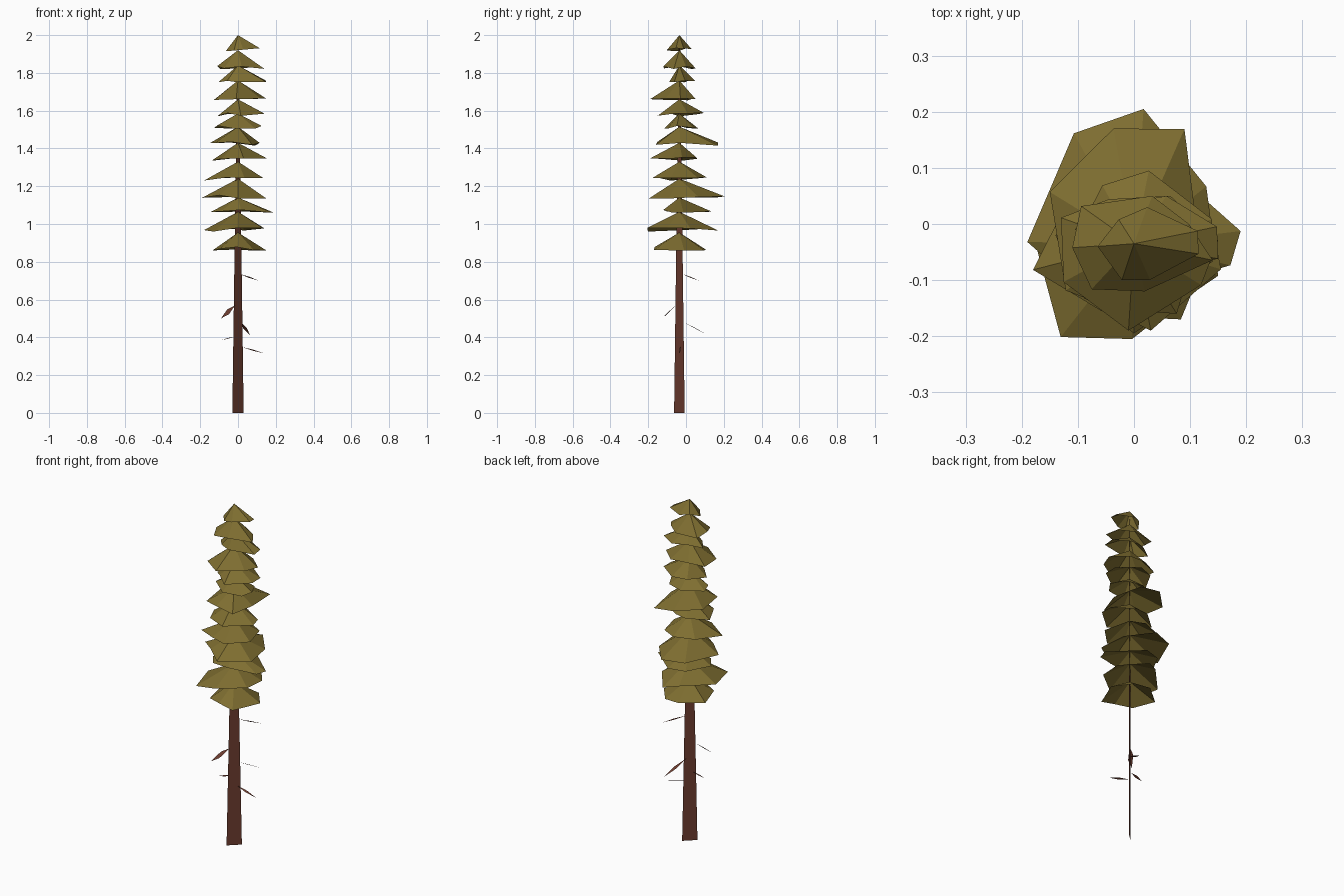
import bpy, math, random
from mathutils import Vector

if "Cube" in bpy.data.objects:
    bpy.data.objects.remove(bpy.data.objects["Cube"])

random.seed(4)
CY = -0.035  # trunk axis offset in y


def material(name, rgb):
    m = bpy.data.materials.new(name)
    m.diffuse_color = (*rgb, 1)
    m.use_nodes = True
    m.node_tree.nodes["Principled BSDF"].inputs["Base Color"].default_value = m.diffuse_color
    return m


LEAF = material("foliage", (0.21, 0.155, 0.03))
BARK = material("bark", (0.15, 0.045, 0.028))


def mesh_object(name, verts, faces, mat):
    me = bpy.data.meshes.new(name)
    me.from_pydata(verts, [], faces)
    me.materials.append(mat)
    ob = bpy.data.objects.new(name, me)
    bpy.context.collection.objects.link(ob)
    return ob


def foliage_tier(name, apex, rim, x0, x1, y0, y1, sides=7):
    """Open irregular cone whose rim is fitted to the given extents."""
    start = random.uniform(0, math.tau)
    pts = []
    for i in range(sides):
        a = start + (i + random.uniform(-0.2, 0.2)) * math.tau / sides
        r = random.uniform(0.8, 1.1)
        pts.append((r * math.cos(a), r * math.sin(a), r))
    px, nx = max(p[0] for p in pts), min(p[0] for p in pts)
    py, ny = max(p[1] for p in pts), min(p[1] for p in pts)
    rmax = max(p[2] for p in pts)
    verts = [(0, CY, apex)]
    for x, y, r in pts:
        # the power pulls in the diagonals, leaving points along the axes
        fx = (x / px) ** 1.2 * x1 if x > 0 else (x / nx) ** 1.2 * x0
        fy = (y / py) ** 1.2 * (y1 - CY) if y > 0 else (y / ny) ** 1.2 * (y0 - CY)
        verts.append((fx, CY + fy, rim + 0.07 * (rmax - r)))
    faces = [(0, i + 1, (i + 1) % sides + 1) for i in range(sides)]
    mesh_object(name, verts, faces, LEAF)


# Foliage: apex z, rim z, x range, y range
tiers = [
    (2.00, 1.915, -0.065, 0.115, -0.10, 0.03),
    (1.92, 1.82, -0.11, 0.14, -0.12, 0.05),
    (1.84, 1.75, -0.105, 0.15, -0.09, 0.05),
    (1.76, 1.655, -0.13, 0.15, -0.19, 0.05),
    (1.66, 1.57, -0.11, 0.14, -0.15, 0.095),
    (1.585, 1.505, -0.125, 0.125, -0.115, 0.065),
    (1.515, 1.415, -0.15, 0.115, -0.16, 0.17),
    (1.43, 1.335, -0.14, 0.155, -0.19, 0.06),
    (1.33, 1.23, -0.18, 0.135, -0.18, 0.11),
    (1.24, 1.135, -0.19, 0.15, -0.195, 0.205),
    (1.14, 1.06, -0.145, 0.19, -0.12, 0.135),
    (1.065, 0.96, -0.18, 0.14, -0.205, 0.17),
    (0.955, 0.86, -0.135, 0.15, -0.17, 0.105),
]
for n, t in enumerate(tiers):
    foliage_tier(f"foliage_tier_{n + 1}", *t)

# Trunk: flat tapered card set diagonally
bx, by = 0.03, 0.028
k = 0.1
mesh_object("trunk", [(-bx, CY - by, 0), (bx, CY + by, 0),
                      (bx * k, CY + by * k, 1.95), (-bx * k, CY - by * k, 1.95)],
            [(0, 1, 2, 3)], BARK)

# Dead twigs: thin kites from base to tip, with a half width vector
twigs = [
    ((0.01, -0.02, 0.735), (0.11, 0.07, 0.70), (0.001, -0.001, 0.003)),
    ((-0.015, -0.055, 0.57), (-0.09, -0.125, 0.50), (-0.005, 0.015, 0.012)),
    ((0.01, -0.02, 0.485), (0.065, 0.12, 0.41), (0.008, -0.003, 0.003)),
    ((-0.015, -0.04, 0.405), (-0.09, -0.045, 0.385), (0, 0.008, 0.002)),
    ((0.015, -0.03, 0.35), (0.14, -0.035, 0.315), (0, 0.006, 0.003)),
]
for n, (base, tip, half) in enumerate(twigs):
    base, tip, half = Vector(base), Vector(tip), Vector(half)
    mid = base.lerp(tip, 0.5)
    mesh_object(f"twig_{n + 1}", [base, mid + half, tip, mid - half], [(0, 1, 2, 3)], BARK)
